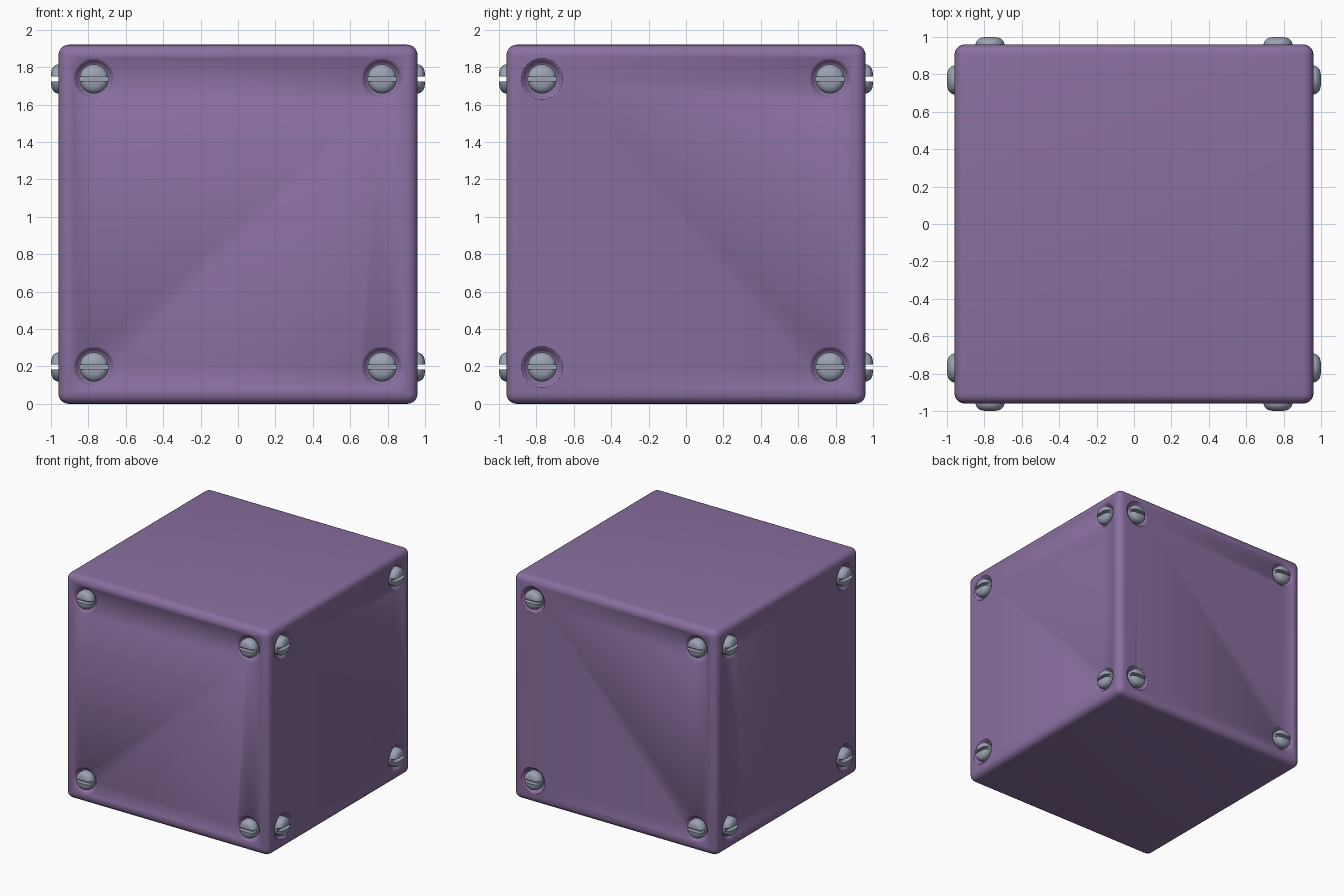
import bpy, bmesh, math
from mathutils import Matrix

if "Cube" in bpy.data.objects:
    bpy.data.objects.remove(bpy.data.objects["Cube"])

H = 0.96            # half width of the box
OFF = 0.77          # screw offset from the face centre
ZC = 0.967          # centre height of the screw pattern


def material(name, rgb):
    m = bpy.data.materials.new(name)
    m.diffuse_color = (*rgb, 1)
    m.use_nodes = True
    m.node_tree.nodes["Principled BSDF"].inputs["Base Color"].default_value = m.diffuse_color
    return m


purple = material("purple", (0.25, 0.16, 0.35))
steel = material("grey steel", (0.33, 0.36, 0.45))


def add_object(name, bm, mat):
    bmesh.ops.recalc_face_normals(bm, faces=bm.faces)
    me = bpy.data.meshes.new(name)
    bm.to_mesh(me)
    bm.free()
    me.materials.append(mat)
    ob = bpy.data.objects.new(name, me)
    bpy.context.collection.objects.link(ob)
    return ob


def lathe(bm, profile, mat, n=40):
    """Closed solid turned around y from (radius, y) points, placed by a matrix."""
    rings = []
    for r, y in profile:
        rings.append([bm.verts.new(mat @ Matrix.Rotation(2 * math.pi * i / n, 4, 'Y')
                                   @ Matrix.Translation((r, y, 0)).translation)
                      for i in range(n)])
    for a, b in zip(rings, rings[1:]):
        for i in range(n):
            j = (i + 1) % n
            bm.faces.new((a[i], a[j], b[j], b[i]))
    bm.faces.new(rings[0])
    bm.faces.new(rings[-1])


def box(bm, size, z):
    bmesh.ops.create_cube(bm, size=1, matrix=Matrix.Translation((0, 0, z)) @ Matrix.Diagonal((*size, 1)))


def cut(ob, cutter):
    mod = ob.modifiers.new("cut", 'BOOLEAN')
    mod.operation, mod.solver, mod.object = 'DIFFERENCE', 'EXACT', cutter
    bpy.context.view_layer.objects.active = ob
    bpy.ops.object.modifier_apply(modifier=mod.name)
    bpy.data.objects.remove(cutter)


def smooth(ob, angle):
    bpy.ops.object.select_all(action='DESELECT')
    ob.select_set(True)
    bpy.context.view_layer.objects.active = ob
    bpy.ops.object.shade_smooth_by_angle(angle=math.radians(angle))


# Screw positions: four on each upright side
places = [Matrix.Rotation(k * math.pi / 2, 4, 'Z') @ Matrix.Translation((sx * OFF, -H, ZC + sz * OFF))
          for k in range(4) for sx in (-1, 1) for sz in (-1, 1)]

# Box with rounded edges
bm = bmesh.new()
box(bm, (2 * H, 2 * H, 2 * H), H)
bmesh.ops.bevel(bm, geom=bm.edges[:], offset=0.055, segments=5, profile=0.5, affect='EDGES')
body = add_object("box_body", bm, purple)

# Dished recesses around the screws
bm = bmesh.new()
for m in places:
    lathe(bm, [(0.116, -0.02), (0.111, 0.0), (0.102, 0.006), (0.093, 0.018), (0.086, 0.028), (0.076, 0.032)], m)
cutter = add_object("recess_cutter", bm, purple)
cutter.hide_render = True
cut(body, cutter)
smooth(body, 40)

# Slotted screw head, facing -y
bm = bmesh.new()
lathe(bm, [(0.07, 0.05), (0.078, 0.03), (0.078, -0.002), (0.075, -0.013), (0.068, -0.024),
           (0.056, -0.033), (0.04, -0.038), (0.02, -0.04), (0.004, -0.0405)], Matrix())
head = add_object("screw_head_1", bm, steel)
bm = bmesh.new()
bmesh.ops.create_cube(bm, size=1, matrix=Matrix.Translation((0, -0.05, 0)) @ Matrix.Diagonal((0.3, 0.1, 0.026, 1)))
cutter = add_object("slot_cutter", bm, steel)
cutter.hide_render = True
cut(head, cutter)
smooth(head, 35)

# Repeat the head in every recess
for i, m in enumerate(places):
    ob = head
    if i:
        ob = head.copy()
        ob.name = f"screw_head_{i + 1}"
        bpy.context.collection.objects.link(ob)
    ob.matrix_world = m
